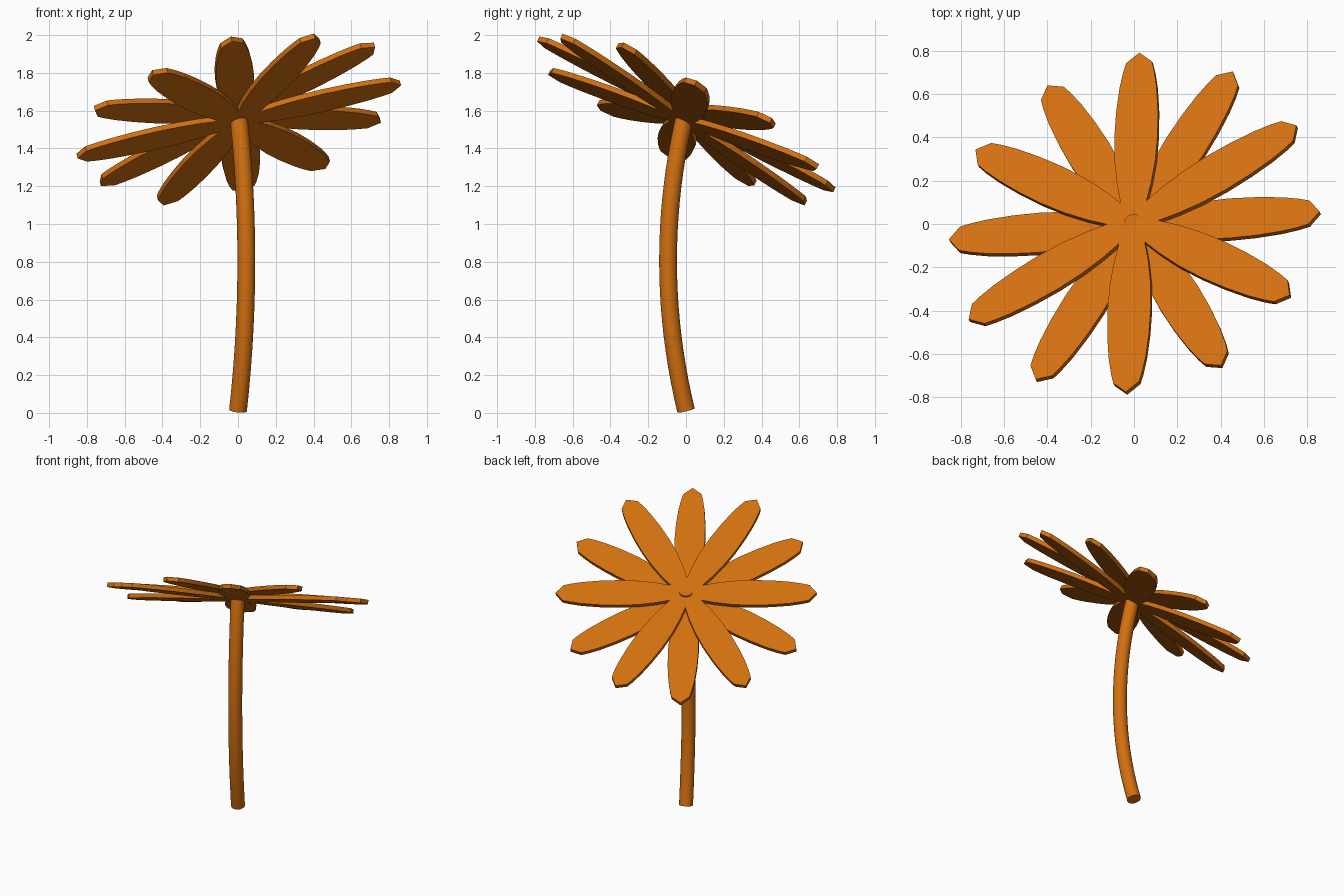
import bpy, bmesh, math
from mathutils import Vector, Matrix

cube = bpy.data.objects.get("Cube")
if cube:
    bpy.data.objects.remove(cube, do_unlink=True)

orange = bpy.data.materials.new("orange")
orange.use_nodes = True
colour = (0.64, 0.16, 0.005, 1)
orange.diffuse_color = colour
orange.node_tree.nodes["Principled BSDF"].inputs["Base Color"].default_value = colour


def add_object(name, bm):
    bmesh.ops.recalc_face_normals(bm, faces=bm.faces)
    mesh = bpy.data.meshes.new(name)
    bm.to_mesh(mesh)
    bm.free()
    mesh.materials.append(orange)
    obj = bpy.data.objects.new(name, mesh)
    bpy.context.collection.objects.link(obj)
    return obj


# Flower head frame: tilted to the back and a little to the right
normal = Vector((-0.265, 0.52, 1)).normalized()
across = Vector((1, 0, 0.265)).normalized()
head = Matrix((across, normal.cross(across), normal)).transposed().to_4x4()
head.translation = (0, -0.005, 1.568)

# Half outline of a petal: distance from the centre, half width
HALF = [(0.03, 0.035), (0.1, 0.06), (0.2, 0.081), (0.32, 0.097), (0.45, 0.103),
        (0.58, 0.099), (0.7, 0.088), (0.78, 0.074), (0.83, 0.061)]
OUTLINE = [(0, 0)] + [(r, -w) for r, w in HALF] + [(0.88, 0)] + [(r, w) for r, w in reversed(HALF)]


def add_petal(name, angle, bottom, thickness=0.029):
    bm = bmesh.new()
    face = bm.faces.new([bm.verts.new((x, y, bottom)) for x, y in OUTLINE])
    side = bmesh.ops.extrude_face_region(bm, geom=[face], use_keep_orig=True)["geom"]
    raised = [v for v in side if isinstance(v, bmesh.types.BMVert)]
    bmesh.ops.translate(bm, verts=raised, vec=(0, 0, thickness))
    bm.transform(head @ Matrix.Rotation(angle, 4, 'Z'))
    add_object(name, bm)


# Two layers of six petals, the lower ones filling the gaps
for i in range(12):
    layer, bottom = ("lower", -0.032) if i % 2 == 0 else ("upper", 0)
    add_petal(f"{layer}_petal_{i // 2 + 1}", math.radians(4.7 + 30 * i), bottom)


# Curved stem swept along a shallow arc
def add_stem(radius=0.047, sides=24, steps=20):
    bm = bmesh.new()
    rings = []
    for i in range(steps + 1):
        t = i / steps
        bow, slope = 4 * t * (1 - t), 4 * (1 - 2 * t)
        centre = Vector((0.044 * bow, -0.095 * bow, 0.013 + 1.584 * t))
        tangent = Vector((0.044 * slope, -0.095 * slope, 1.584)).normalized()
        turn = Vector((0, 0, 1)).rotation_difference(tangent)
        ring = []
        for k in range(sides):
            a = math.tau * k / sides
            spoke = Vector((radius * math.cos(a), radius * math.sin(a), 0))
            ring.append(bm.verts.new(centre + turn @ spoke))
        rings.append(ring)
    for low, high in zip(rings, rings[1:]):
        for k in range(sides):
            n = (k + 1) % sides
            bm.faces.new((low[k], low[n], high[n], high[k]))
    bm.faces.new(rings[0])
    bm.faces.new(rings[-1])
    return add_object("stem", bm)


stem = add_stem()
bpy.ops.object.select_all(action='DESELECT')
stem.select_set(True)
bpy.context.view_layer.objects.active = stem
bpy.ops.object.shade_smooth_by_angle(angle=math.radians(40))
